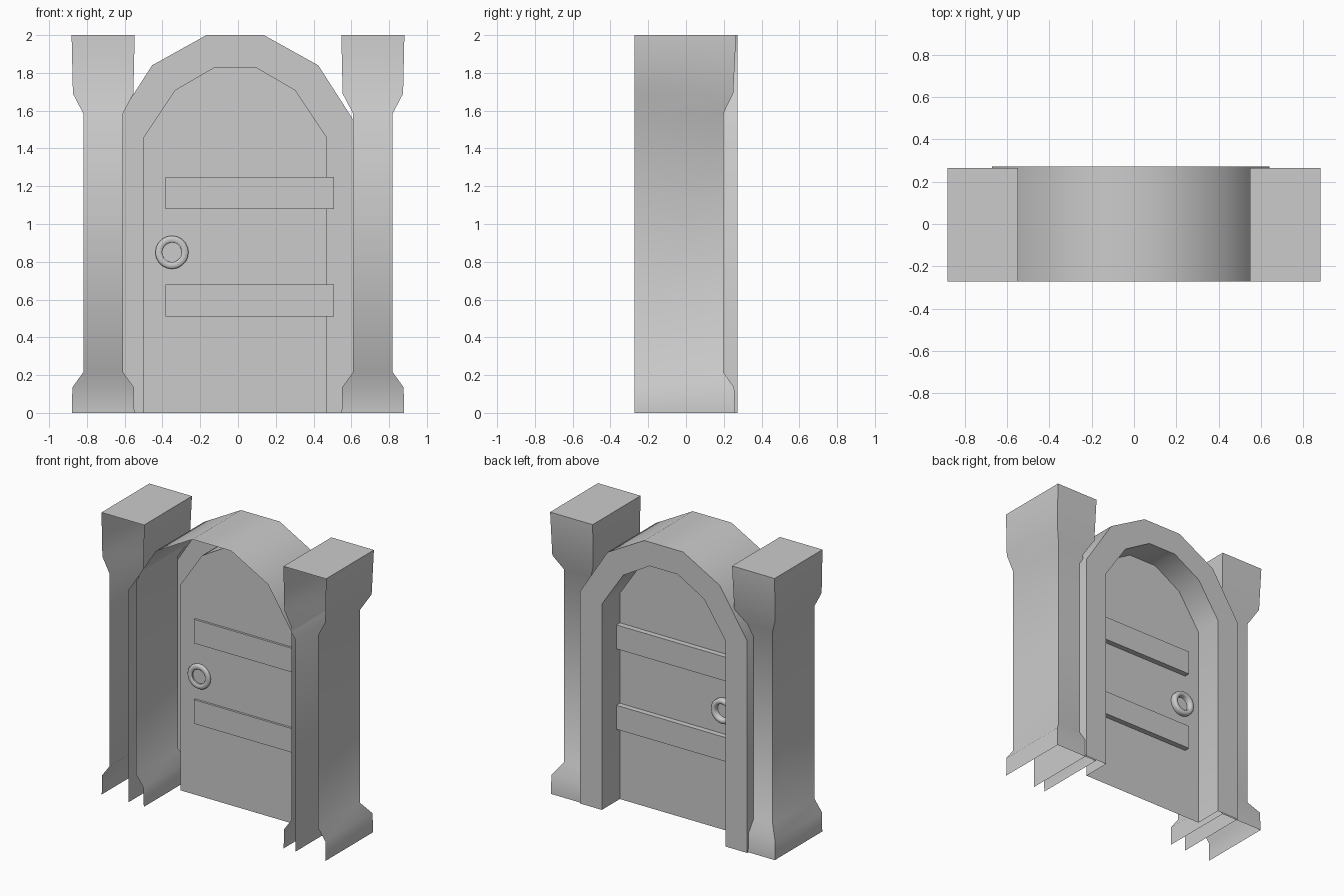
import bpy, bmesh, math

cube = bpy.data.objects.get("Cube")
if cube:
    bpy.data.objects.remove(cube, do_unlink=True)

stone = bpy.data.materials.new("plain_grey")
stone.use_nodes = True
GREY = (0.6, 0.6, 0.6, 1)
stone.diffuse_color = GREY
stone.node_tree.nodes["Principled BSDF"].inputs["Base Color"].default_value = GREY

FRONT, BACK, DOOR_Y = -0.272, 0.272, 0.07
MID = -0.015  # the archway sits slightly off centre


def finish(name, bm):
    mesh = bpy.data.meshes.new(name)
    bm.to_mesh(mesh)
    bm.free()
    mesh.materials.append(stone)
    obj = bpy.data.objects.new(name, mesh)
    bpy.context.collection.objects.link(obj)
    bpy.ops.object.select_all(action="DESELECT")
    obj.select_set(True)
    bpy.context.view_layer.objects.active = obj
    bpy.ops.object.shade_smooth_by_angle(angle=math.radians(60))
    return obj


def loft(name, rows, cap=False, closed=False):
    """Skin neighbouring rows of points with quads."""
    bm = bmesh.new()
    rows = [[bm.verts.new(p) for p in row] for row in rows]
    for a, b in zip(rows, rows[1:]):
        n = len(a)
        for j in range(n if closed else n - 1):
            k = (j + 1) % n
            bm.faces.new((a[j], a[k], b[k], b[j]))
    if cap:
        bm.faces.new(rows[-1])
    return finish(name, bm)


def arch(half_points, y):
    """Mirror half an arch outline (ground to crown) about the doorway centre."""
    left = [(MID - x, y, z) for x, z in half_points]
    right = [(MID + x, y, z) for x, z in reversed(half_points)]
    return left + right


# Pillars: open at front and bottom, flared foot and head (z, half width, back y)
pillar_profile = [(0, 0.165, 0.26), (0.135, 0.163, 0.255), (0.215, 0.105, 0.198),
                  (1.585, 0.105, 0.198), (1.69, 0.16, 0.25), (2, 0.167, 0.265)]
for side, name in ((1, "left_pillar"), (-1, "right_pillar")):
    c = side * 0.714
    loft(name, [[(c + h, FRONT, z), (c + h, b, z), (c - h, b, z), (c - h, FRONT, z)]
                for z, h, b in pillar_profile], cap=True)

# Arched frame: outer shell, back rim and inner reveal
outer = [(0.655, 0), (0.655, 1.505), (0.44, 1.84), (0.152, 2)]
inner = [(0.485, 0), (0.485, 1.46), (0.317, 1.71), (0.11, 1.83)]
loft("arched_frame", [arch(outer, FRONT), arch(outer, BACK),
                      arch(inner, BACK), arch(inner, DOOR_Y)])

# Door panel
bm = bmesh.new()
bm.faces.new([bm.verts.new(p) for p in arch(inner, DOOR_Y)])
finish("door", bm)

# Hinge straps pass through the door
for name, z in (("lower_strap", 0.595), ("upper_strap", 1.165)):
    bm = bmesh.new()
    bmesh.ops.create_cube(bm, size=1)
    for v in bm.verts:
        v.co = (0.062 + v.co.x * 0.894, DOOR_Y + 0.012 + v.co.y * 0.054, z + v.co.z * 0.17)
    finish(name, bm)

# Ring handle on both faces of the door
section = [(0.052, -0.012), (0.06, -0.018), (0.082, -0.018), (0.088, -0.01),
           (0.088, 0.026), (0.08, 0.036), (0.06, 0.036), (0.052, 0.028), (0.052, -0.012)]
SIDES = 20
angles = [math.tau * i / SIDES for i in range(SIDES)]
loft("ring_handle", [[(-0.35 + r * math.cos(t), DOOR_Y + d, 0.85 + r * math.sin(t))
                      for t in reversed(angles)] for r, d in section], closed=True)
